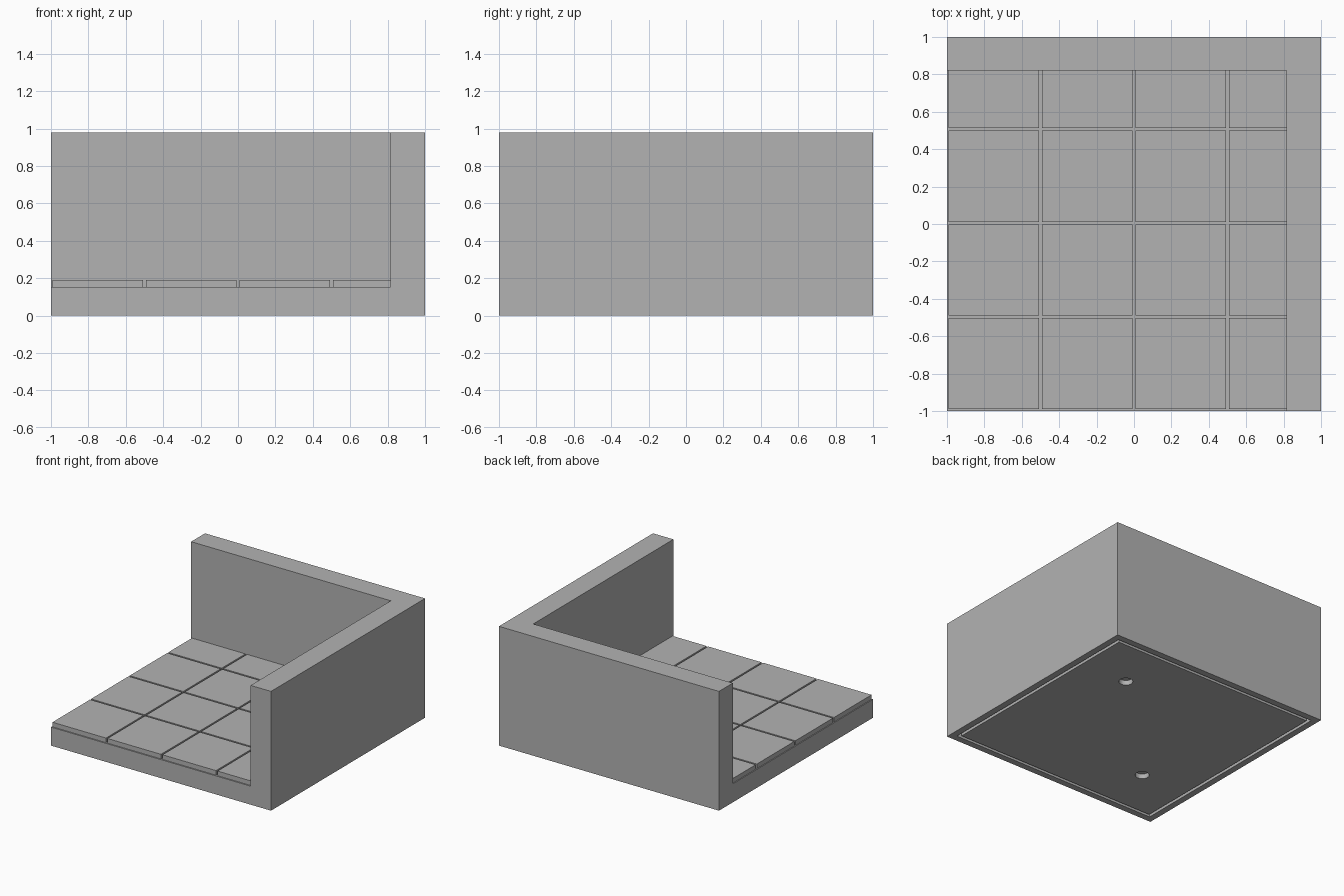
import bpy
import bmesh
from mathutils import Matrix, Vector

cube = bpy.data.objects.get("Cube")
if cube:
    bpy.data.objects.remove(cube, do_unlink=True)

stone = bpy.data.materials.new("stone grey")
stone.use_nodes = True
grey = (0.45, 0.45, 0.45, 1)
stone.diffuse_color = grey
stone.node_tree.nodes["Principled BSDF"].inputs["Base Color"].default_value = grey


def make_object(name, bm):
    mesh = bpy.data.meshes.new(name)
    bm.to_mesh(mesh)
    bm.free()
    mesh.materials.append(stone)
    obj = bpy.data.objects.new(name, mesh)
    bpy.context.collection.objects.link(obj)
    return obj


def box(name, low, high):
    low, high = Vector(low), Vector(high)
    bm = bmesh.new()
    place = Matrix.Translation((low + high) / 2) @ Matrix.Diagonal((*(high - low), 1))
    bmesh.ops.create_cube(bm, size=1, matrix=place)
    return make_object(name, bm)


def disc(name, x, y, radius, depth):
    bm = bmesh.new()
    bmesh.ops.create_cone(bm, cap_ends=True, segments=32, radius1=radius,
                          radius2=radius, depth=depth * 2,
                          matrix=Matrix.Translation((x, y, 0)))
    return make_object(name, bm)


def cut(target, cutter):
    """Subtract the cutter from the target, then discard the cutter."""
    cutter.hide_render = True
    mod = target.modifiers.new("cut", 'BOOLEAN')
    mod.operation = 'DIFFERENCE'
    mod.solver = 'EXACT'
    mod.object = cutter
    bpy.context.view_layer.objects.active = target
    bpy.ops.object.modifier_apply(modifier=mod.name)
    bpy.data.objects.remove(cutter, do_unlink=True)


HEIGHT, BED, FLOOR = 0.98, 0.152, 0.19
WALL_X, WALL_Y = 0.815, 0.82
SEAM = 0.007

# Base and corner walls in one block
body = box("base_and_walls", (-1, -1, 0), (1, 1, HEIGHT))
cut(body, box("room_cutter", (-2, -2, BED), (WALL_X, WALL_Y, 2)))

# Narrow groove around the underside
outer, inner, depth = 0.947, 0.922, 0.035
ring = box("groove_cutter", (-outer, -outer, -depth), (outer, outer, depth))
cut(ring, box("groove_core", (-inner, -inner, -1), (inner, inner, 1)))
cut(body, ring)

# Two round sockets on the underside diagonal
for side in (-0.5, 0.5):
    cut(body, disc("socket_cutter", side, side, 0.053, 0.04))

# Floor tiles with open seams, trimmed by the walls
for i in range(4):
    for j in range(4):
        x, y = -1 + i * 0.5, -0.997 + j * 0.501
        box(f"floor_tile_{i + 1}_{j + 1}",
            (x + SEAM, y + SEAM, BED),
            (min(x + 0.5 - SEAM, WALL_X), min(y + 0.501 - SEAM, WALL_Y), FLOOR))
